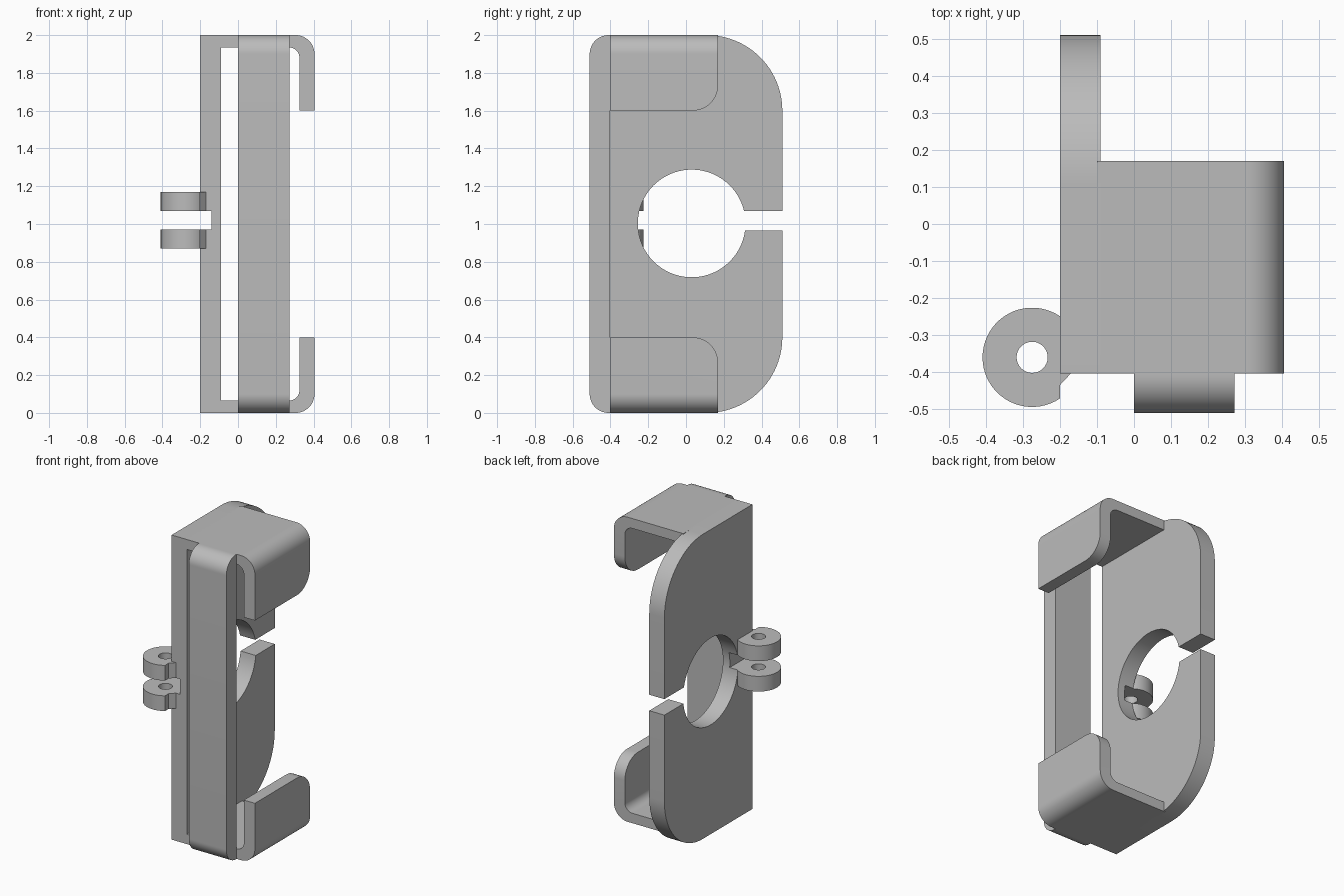
import bpy, bmesh
from math import pi, cos, sin, radians, asin, acos

if "Cube" in bpy.data.objects:
    bpy.data.objects.remove(bpy.data.objects["Cube"])

grey = bpy.data.materials.new("light_grey")
grey.use_nodes = True
grey.diffuse_color = (0.5, 0.5, 0.5, 1)
grey.node_tree.nodes["Principled BSDF"].inputs["Base Color"].default_value = (0.5, 0.5, 0.5, 1)


def arc(cx, cy, r, a0, a1, n=16):
    """Points along an arc, angles in radians."""
    return [(cx + r * cos(a0 + (a1 - a0) * i / n),
             cy + r * sin(a0 + (a1 - a0) * i / n)) for i in range(n + 1)]


def prism(name, profile, axis, lo, hi, bevel_edge=None, radius=0.0):
    """Extrude a closed 2D profile along an axis from lo to hi."""
    place = {"x": lambda p: (lo, p[0], p[1]),
             "y": lambda p: (p[0], lo, p[1]),
             "z": lambda p: (p[0], p[1], lo)}[axis]
    d = hi - lo
    move = {"x": (d, 0, 0), "y": (0, d, 0), "z": (0, 0, d)}[axis]
    bm = bmesh.new()
    face = bm.faces.new([bm.verts.new(place(p)) for p in profile])
    ext = bmesh.ops.extrude_face_region(bm, geom=[face], use_keep_orig=True)
    bmesh.ops.translate(bm, vec=move,
                        verts=[v for v in ext["geom"] if isinstance(v, bmesh.types.BMVert)])
    bmesh.ops.recalc_face_normals(bm, faces=bm.faces)
    if bevel_edge:
        edges = [e for e in bm.edges if all(bevel_edge(v.co) for v in e.verts)]
        bmesh.ops.bevel(bm, geom=edges, offset=radius, segments=12,
                        profile=0.5, affect="EDGES")
    mesh = bpy.data.meshes.new(name)
    bm.to_mesh(mesh)
    bm.free()
    obj = bpy.data.objects.new(name, mesh)
    bpy.context.collection.objects.link(obj)
    mesh.materials.append(grey)
    return obj


def activate(obj):
    bpy.ops.object.select_all(action="DESELECT")
    obj.select_set(True)
    bpy.context.view_layer.objects.active = obj


def cut(obj, cutter):
    """Subtract the cutter and remove it."""
    mod = obj.modifiers.new("cut", "BOOLEAN")
    mod.operation = "DIFFERENCE"
    mod.solver = "EXACT"
    mod.object = cutter
    activate(obj)
    bpy.ops.object.modifier_apply(modifier=mod.name)
    bpy.data.objects.remove(cutter)


def finish(obj):
    activate(obj)
    bpy.ops.object.shade_smooth_by_angle(angle=radians(30))


FRONT, BACK, LEFT = -0.403, 0.51, -0.2

# Side plate: rounded rear corners, round hole and a slot open to the rear
hy, hz, hr = 0.03, 1.003, 0.285
slot_lo, slot_hi = 0.965, 1.07
a_hi, a_lo = asin((slot_hi - hz) / hr), asin((slot_lo - hz) / hr)
outline = ([(BACK, slot_hi)] + arc(BACK - 0.4, 1.6, 0.4, 0, pi / 2, 24)
           + [(FRONT, 2), (FRONT, 0)]
           + arc(BACK - 0.4, 0.4, 0.4, -pi / 2, 0, 24) + [(BACK, slot_lo)]
           + arc(hy, hz, hr, 2 * pi + a_lo, a_hi, 64))
plate = prism("side_plate", outline, "x", LEFT, -0.09)

# Hinge groove in the outer face of the plate, between the ears
groove = prism("groove_cutter", [(-0.3, -0.5), (-0.14, -0.5), (-0.14, -0.2), (-0.3, -0.2)],
               "z", 0.97, 1.07)
cut(plate, groove)
finish(plate)

# Front strap with rounded top and bottom front corners
strap = ([(FRONT, 0), (FRONT, 2)]
         + arc(-0.41, 1.9, 0.1, pi / 2, pi)
         + arc(-0.41, 0.1, 0.1, pi, 1.5 * pi))
finish(prism("front_strap", strap, "x", 0, 0.272))

# Hooked brackets at the bottom and top, ending in a lip with a rounded rear corner
for name, flip in (("bottom_bracket", False), ("top_bracket", True)):
    hook = ([(-0.1, 0)] + arc(0.305, 0.1, 0.1, -pi / 2, 0)
            + [(0.405, 0.4), (0.325, 0.4)]
            + arc(0.27, 0.12, 0.055, 0, -pi / 2) + [(-0.1, 0.065)])
    tip = 0.4
    if flip:
        hook = [(x, 2 - z) for x, z in hook]
        tip = 1.6
    finish(prism(name, hook, "y", FRONT, 0.17,
                 lambda co, t=tip: abs(co.z - t) < 0.001 and co.y > 0.16, 0.135))

# Two hinge ears with pin holes and a small web against the plate
ex, ey, er = -0.275, -0.36, 0.134
a = acos((LEFT - ex) / er)
ear = arc(ex, ey, er, a, 2 * pi - a, 40) + [(LEFT, -0.435), (-0.17, FRONT), (-0.17, -0.3)]
for name, lo in (("lower_hinge_ear", 0.87), ("upper_hinge_ear", 1.07)):
    obj = prism(name, ear, "z", lo, lo + 0.1)
    cut(obj, prism("pin_cutter", arc(ex, ey, 0.042, 0, 2 * pi, 32)[:-1],
                   "z", lo - 0.1, lo + 0.2))
    finish(obj)
